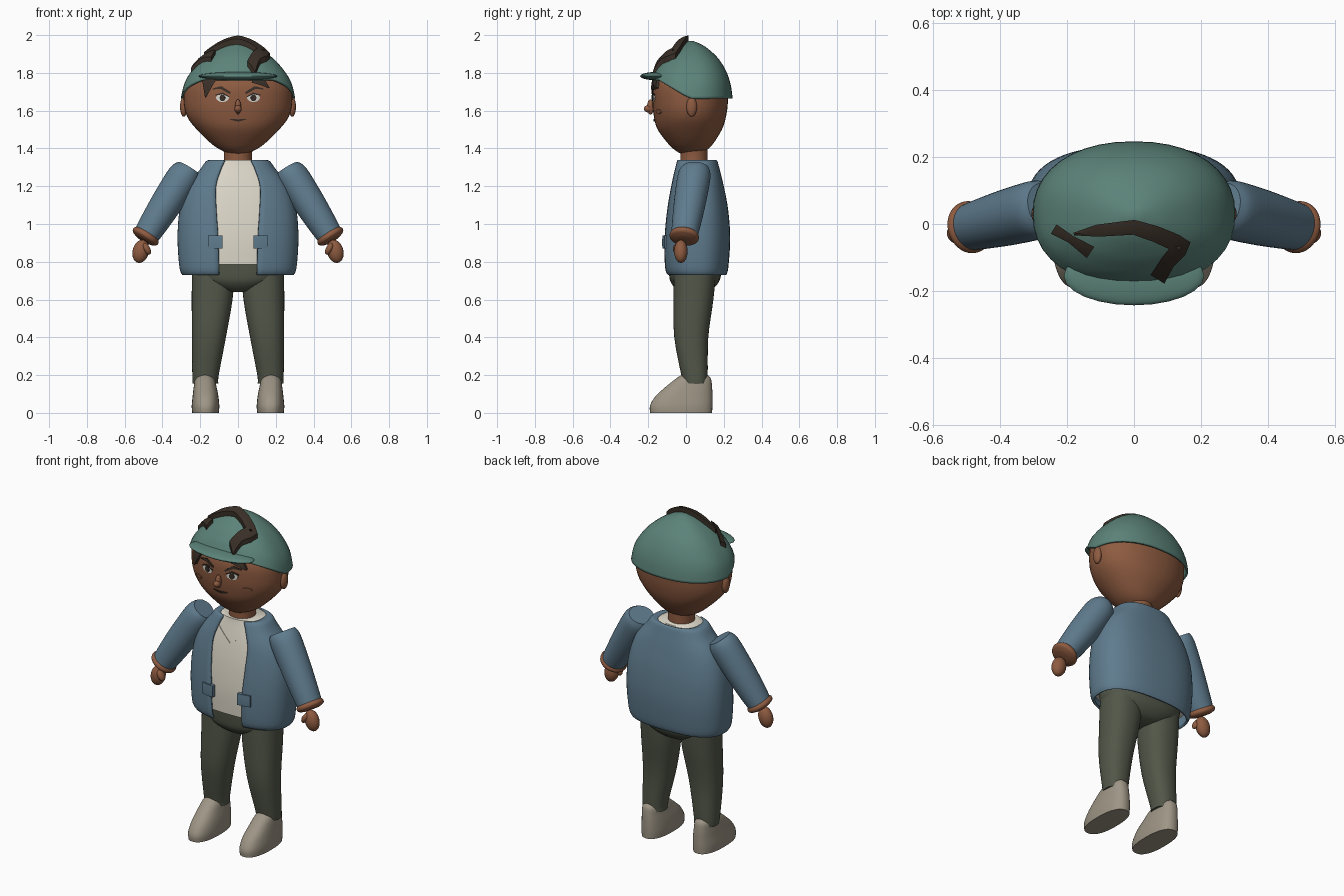
import bpy, bmesh, math
from mathutils import Vector, Matrix
from mathutils.bvhtree import BVHTree

if "Cube" in bpy.data.objects:
    bpy.data.objects.remove(bpy.data.objects["Cube"])


def material(name, rgb):
    m = bpy.data.materials.new(name)
    m.diffuse_color = (*rgb, 1)
    m.use_nodes = True
    m.node_tree.nodes["Principled BSDF"].inputs["Base Color"].default_value = m.diffuse_color
    return m


SKIN = material("brown skin", (0.27, 0.105, 0.052))
TEAL = material("teal cap", (0.105, 0.225, 0.19))
BLUE = material("blue jacket", (0.115, 0.20, 0.27))
CREAM = material("cream shirt", (0.73, 0.69, 0.59))
OLIVE = material("olive trousers", (0.085, 0.095, 0.066))
TAUPE = material("taupe shoes", (0.34, 0.30, 0.235))
HAIR = material("dark hair", (0.04, 0.028, 0.02))
WHITE = material("eye white", (0.7, 0.68, 0.64))


def finish(name, bm, mat, mirror=False, solid=0.0, angle=50):
    bmesh.ops.recalc_face_normals(bm, faces=bm.faces)
    me = bpy.data.meshes.new(name)
    bm.to_mesh(me)
    bm.free()
    me.materials.append(mat)
    ob = bpy.data.objects.new(name, me)
    bpy.context.collection.objects.link(ob)
    if solid:
        mod = ob.modifiers.new("thickness", "SOLIDIFY")
        mod.thickness, mod.offset = solid, -1
    if mirror:
        ob.modifiers.new("mirror", "MIRROR")
    bpy.ops.object.select_all(action="DESELECT")
    ob.select_set(True)
    bpy.context.view_layer.objects.active = ob
    bpy.ops.object.shade_smooth_by_angle(angle=math.radians(angle))
    return ob


def spline(rows, steps):
    """Smoothly interpolate tuples of numbers."""
    rows = [tuple(r) + (0,) * (6 - len(r)) for r in rows]
    out = []
    for i in range(len(rows) - 1):
        a, b, c, d = (rows[max(i - 1, 0)], rows[i], rows[i + 1], rows[min(i + 2, len(rows) - 1)])
        for s in range(steps):
            t = s / steps
            out.append([0.5 * (2 * q + (r - p) * t + (2 * p - 5 * q + 4 * r - u) * t * t
                               + (3 * q - p - 3 * r + u) * t ** 3) for p, q, r, u in zip(a, b, c, d)])
    return out + [list(rows[-1])]


def power(v, e):
    return math.copysign(abs(v) ** e, v)


def loft(name, rings, mat, p=2.0, steps=4, seg=40, caps=(True, True), matrix=None, warp=None, **kw):
    """Rings: z, half width, front y, back y, centre x, half width of front opening."""
    bm = bmesh.new()
    loops, is_open = [], len(rings[0]) == 6
    for z, rx, y0, y1, cx, gap in spline(rings, steps):
        cy, ry = (y0 + y1) / 2, (y1 - y0) / 2
        a0 = math.asin(min(1, gap / rx) ** (p / 2)) if is_open else 0
        loop = []
        for i in range(seg + is_open):
            a = a0 + (2 * math.pi - 2 * a0) * i / seg
            v = Vector((cx + rx * power(math.sin(a), 2 / p), cy - ry * power(math.cos(a), 2 / p), z))
            if warp:
                v = warp(v)
            loop.append(bm.verts.new(matrix @ v if matrix else v))
        loops.append(loop)
    for a, b in zip(loops, loops[1:]):
        for i in range(seg):
            j = i + 1 if is_open else (i + 1) % seg
            bm.faces.new((a[i], a[j], b[j], b[i]))
    if not is_open:
        for loop, want in zip((loops[0], loops[-1]), caps):
            if want:
                bm.faces.new(loop)
    return finish(name, bm, mat, **kw)


def blob(name, loc, size, mat, rot=0, **kw):
    bm = bmesh.new()
    m = Matrix.Translation(loc) @ Matrix.Rotation(rot, 4, "Y") @ Matrix.Diagonal((*size, 1))
    bmesh.ops.create_uvsphere(bm, u_segments=24, v_segments=14, radius=1, matrix=m)
    return finish(name, bm, mat, **kw)


def tree(ob):
    bm = bmesh.new()
    bm.from_mesh(ob.data)
    t = BVHTree.FromBMesh(bm)
    bm.free()
    return t


def ribbon(name, pts, surf, mat, thick=0.006, top=False, sub=4, **kw):
    """Strip of (u, v, half width) points laid on a surface from the front or from above."""
    rows = []
    for a, b in zip(pts, pts[1:]):
        rows += [[p + (q - p) * s / sub for p, q in zip(a, b)] for s in range(sub)]
    rows.append(list(pts[-1]))
    ray = Vector((0, 0, -1)) if top else Vector((0, 1, 0))
    bm = bmesh.new()
    sections = []
    for i, (u, v, w) in enumerate(rows):
        p, q = rows[max(i - 1, 0)], rows[min(i + 1, len(rows) - 1)]
        n = Vector((p[1] - q[1], q[0] - p[0])).normalized() * max(w, 0.0008)
        sec = []
        for s, lift in ((-1, -0.004), (-1, thick), (0, thick * 1.1), (1, thick), (1, -0.004)):
            x, y = u + s * n.x, v + s * n.y
            o = Vector((x, y, 3)) if top else Vector((x, -2, y))
            hit = surf.ray_cast(o, ray)[0]
            if hit is None:
                hit = surf.find_nearest(Vector((x, y, 1.8)) if top else Vector((x, -0.1, y)))[0]
            sec.append(bm.verts.new(hit - ray * lift))
        sections.append(sec)
    for a, b in zip(sections, sections[1:]):
        for i in range(5):
            j = (i + 1) % 5
            bm.faces.new((a[i], a[j], b[j], b[i]))
    bm.faces.new(sections[0])
    bm.faces.new(sections[-1])
    return finish(name, bm, mat, angle=30, **kw)


def oval(x, z, rx, rz, n=10):
    return [(x - rx * math.cos(math.pi * i / n), z, rz * math.sin(math.pi * i / n)) for i in range(n + 1)]


# Head, ears and neck
head = loft("head", [(1.37, .03, -.02, .07), (1.385, .075, -.05, .10), (1.42, .135, -.09, .14),
                     (1.50, .218, -.15, .19), (1.57, .27, -.17, .212), (1.65, .288, -.178, .222),
                     (1.75, .278, -.17, .22), (1.85, .20, -.10, .17), (1.92, .08, -.03, .09)], SKIN, p=2.15)
blob("ear", (.287, .03, 1.62), (.02, .028, .052), SKIN, mirror=True)
loft("neck", [(1.30, .076, -.03, .115), (1.36, .074, -.03, .115), (1.42, .08, -.03, .115)], SKIN)

# Cap, raised at the front, with a flat oval brim
def lift_front(v):
    t = (v.z - 1.665) / 0.305
    v.z += 0.1 * (1 - t) * min(1, max(0, (0.02 - v.y) / 0.17))
    return v


cap = loft("cap", [(1.665, .303, -.188, .247), (1.74, .285, -.165, .236), (1.81, .245, -.138, .212),
                   (1.88, .182, -.10, .168), (1.94, .095, -.045, .10), (1.968, .02, .01, .04)],
           TEAL, p=2.2, warp=lift_front, caps=(False, True), solid=.012)
blob("cap_brim", (0, -.155, 1.783), (.21, .088, .022), TEAL)

# Jagged hair strands over the cap and below the brim
cap_t, head_t = tree(cap), tree(head)
ribbon("hair_strand_long", [(-.18, -.03, .004), (-.11, -.02, .018), (.0, -.01, .022), (.065, -.03, .024),
                            (.145, -.065, .026), (.10, -.115, .022), (.07, -.165, .024)],
       cap_t, HAIR, thick=.03, top=True)
ribbon("hair_strand_short", [(-.24, -.015, .016), (-.19, -.045, .012), (-.13, -.085, .02)],
       cap_t, HAIR, thick=.024, top=True)
ribbon("fringe_left", [(-.115, 1.83, .03), (-.155, 1.77, .038), (-.172, 1.67, .003)], head_t, HAIR, thick=.03)
ribbon("fringe_right", [(.08, 1.77, .022), (.13, 1.75, .018), (.165, 1.72, .003)], head_t, HAIR, thick=.014)

# Face
ribbon("eye_white", oval(.082, 1.668, .034, .022), head_t, WHITE, thick=.004, sub=1, mirror=True)
ribbon("iris", oval(.082, 1.668, .015, .018), head_t, HAIR, thick=.008, sub=1, mirror=True)
ribbon("eyelash", [(.046, 1.673, .002), (.08, 1.692, .004), (.12, 1.682, .003)], head_t, HAIR, mirror=True)
ribbon("eyebrow", [(.04, 1.693, .005), (.09, 1.722, .008), (.135, 1.715, .002)], head_t, HAIR, mirror=True)
ribbon("mouth", [(-.045, 1.555, .002), (0, 1.548, .006), (.045, 1.555, .002)], head_t, HAIR)
ribbon("cheek", oval(.16, 1.595, .026, .012), head_t, SKIN, sub=1, mirror=True)
blob("nose", (0, -.188, 1.62), (.016, .018, .04), SKIN)
blob("nose_tip", (0, -.2, 1.61), (.019, .023, .019), SKIN)

# Shirt with V neckline seam
shirt = loft("shirt", [(.785, .28, -.103, .205), (.92, .295, -.106, .215), (1.07, .285, -.095, .205),
                       (1.2, .25, -.075, .185), (1.31, .16, -.05, .16), (1.34, .115, -.045, .145)],
             CREAM, p=2.5)
ribbon("neckline", [(.10, 1.285, .003), (.0, 1.2, .003)], tree(shirt), CREAM, thick=.003, mirror=True)

# Open jacket with pocket flaps
jacket = loft("jacket", [(.73, .295, -.10, .213, 0, .10), (.77, .31, -.115, .224, 0, .102),
                         (.92, .32, -.118, .234, 0, .105), (1.07, .31, -.106, .224, 0, .115),
                         (1.2, .27, -.086, .20, 0, .118), (1.29, .20, -.066, .178, 0, .092),
                         (1.335, .165, -.052, .165, 0, .072), (1.338, .125, -.046, .152, 0, .07)],
              BLUE, p=2.5, seg=56, solid=.012)
ribbon("pocket_flap", [(.082, .905, .034), (.16, .905, .034)], tree(shirt), BLUE, thick=.022, mirror=True)

# Sleeves, cuffs and hands along the arm axis
start, end = Vector((.262, .05, 1.295)), Vector((.492, -.01, .93))
axis = end - start
arm = Matrix.Translation(start) @ Vector((0, 0, 1)).rotation_difference(axis).to_matrix().to_4x4()
n = axis.length
loft("sleeve", [(0, .062, -.075, .075), (.05, .084, -.088, .088), (.2, .084, -.085, .085),
                (.34, .076, -.077, .077), (n, .066, -.07, .07)], BLUE, matrix=arm, mirror=True)
loft("cuff", [(n - .03, .06, -.064, .064), (n - .01, .076, -.078, .078), (n + .008, .07, -.074, .074),
              (n + .02, .04, -.045, .045)], SKIN, matrix=arm, mirror=True)
blob("hand", (.515, -.027, .855), (.043, .036, .062), SKIN, rot=-.25, mirror=True)
blob("thumb", (.483, -.045, .868), (.018, .024, .034), SKIN, rot=.5, mirror=True)

# Hips and trouser legs
loft("hips", [(.64, .05, -.02, .10), (.655, .12, -.05, .14), (.69, .20, -.08, .172), (.735, .246, -.09, .186),
              (.83, .26, -.096, .19)], OLIVE, p=2.3)
loft("trouser_leg", [(.155, .068, -.015, .112, .172), (.2, .07, -.025, .115, .172),
                     (.4, .09, -.062, .118, .154), (.6, .108, -.066, .145, .137),
                     (.74, .112, -.064, .158, .132)], OLIVE, p=2.3, mirror=True)

# Shoes
loft("shoe", [(0, .071, -.19, .138, .172), (.04, .073, -.19, .14, .172), (.09, .068, -.16, .14, .172),
              (.14, .06, -.105, .138, .174), (.18, .052, -.055, .132, .175), (.2, .034, -.025, .115, .175)],
     TAUPE, p=2.4, mirror=True)
